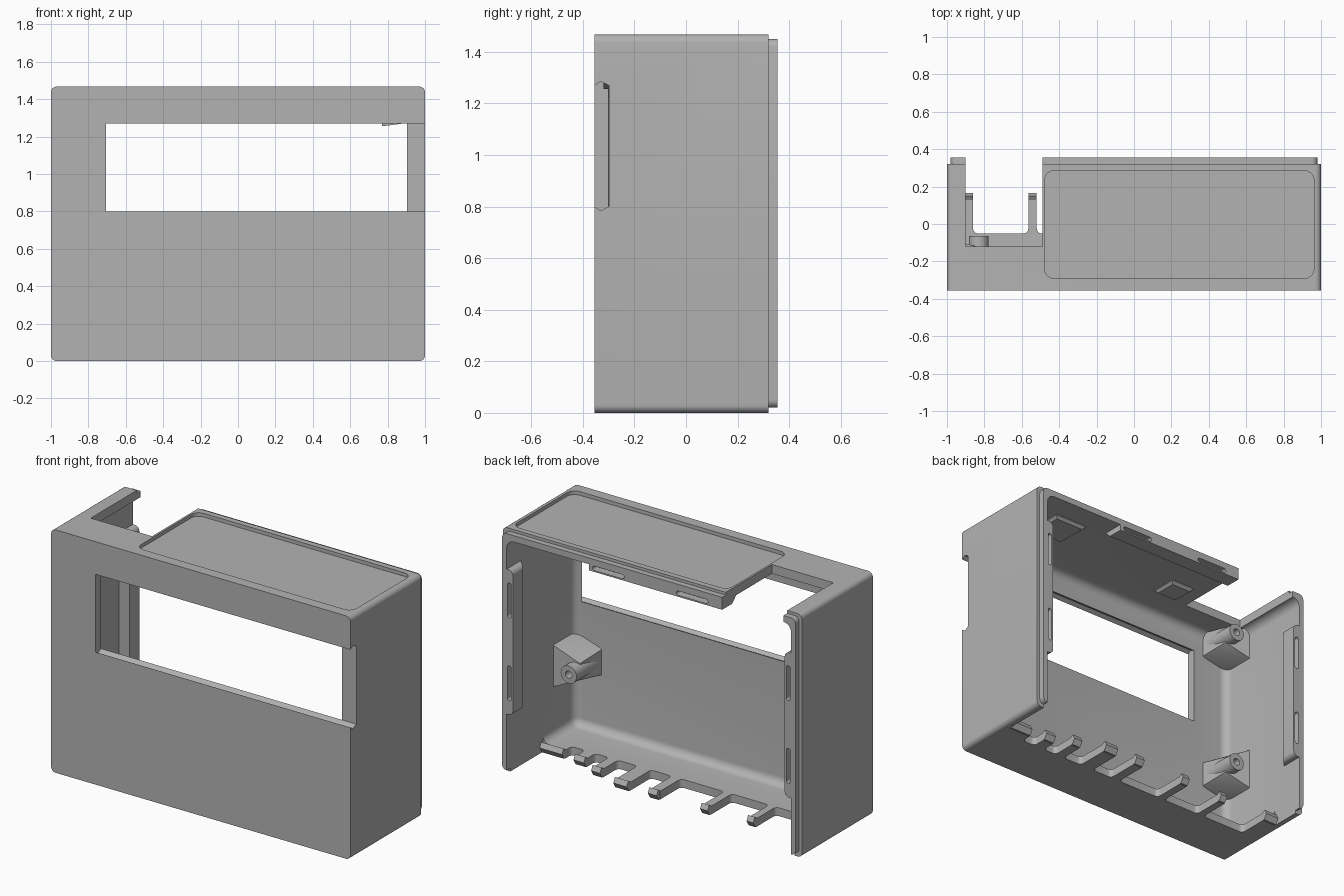
import bpy, bmesh, math
from mathutils import Vector

if "Cube" in bpy.data.objects:
    bpy.data.objects.remove(bpy.data.objects["Cube"], do_unlink=True)

grey = bpy.data.materials.new("matte_grey")
grey.use_nodes = True
grey.diffuse_color = (0.45, 0.45, 0.45, 1)
grey.node_tree.nodes["Principled BSDF"].inputs["Base Color"].default_value = (0.45, 0.45, 0.45, 1)


def prism(name, pts, axis, lo, hi, radius=0, rule=None, segments=6):
    """Extrude a 2D outline along an axis; round the edges whose midpoint and direction pass the rule."""
    def place(p, t):
        c = list(p)
        c.insert("xyz".index(axis), t)
        return c
    bm = bmesh.new()
    base = bm.faces.new([bm.verts.new(place(p, lo)) for p in pts])
    ext = bmesh.ops.extrude_face_region(bm, geom=[base])
    move = Vector(place((0, 0), hi - lo))
    bmesh.ops.translate(bm, vec=move, verts=[g for g in ext["geom"] if isinstance(g, bmesh.types.BMVert)])
    bmesh.ops.recalc_face_normals(bm, faces=bm.faces)
    if radius:
        edges = []
        for e in bm.edges:
            a, b = e.verts[0].co, e.verts[1].co
            along = abs((b - a).normalized().dot(move.normalized())) > 0.9
            if rule((a + b) / 2, along):
                edges.append(e)
        bmesh.ops.bevel(bm, geom=edges, offset=radius, segments=segments, profile=0.5, affect='EDGES')
    mesh = bpy.data.meshes.new(name)
    bm.to_mesh(mesh)
    bm.free()
    mesh.materials.append(grey)
    ob = bpy.data.objects.new(name, mesh)
    bpy.context.collection.objects.link(ob)
    return ob


def rect(a0, a1, b0, b1):
    return [(a0, b0), (a1, b0), (a1, b1), (a0, b1)]


def box(name, x0, x1, y0, y1, z0, z1):
    return prism(name, rect(x0, x1, z0, z1), "y", y0, y1)


def combine(ob, other, op='DIFFERENCE'):
    mod = ob.modifiers.new("combine", 'BOOLEAN')
    mod.operation, mod.solver, mod.object = op, 'EXACT', other
    bpy.context.view_layer.objects.active = ob
    bpy.ops.object.modifier_apply(modifier=mod.name)
    bpy.data.objects.remove(other, do_unlink=True)


def lengthwise(mid, along):
    return along


FRONT, INNER, BACK, LIP = -0.355, -0.30, 0.32, 0.355
TOP, CEIL, WALL = 1.467, 1.412, 0.95

# Shell: rounded tube with a stepped lip, open at the back
shell = prism("shell", rect(-1, 1, 0, TOP), "y", FRONT, BACK, 0.03, lengthwise)
combine(shell, prism("lip", rect(-0.98, 0.98, 0.02, 1.45), "y", 0.2, LIP, 0.03, lengthwise), 'UNION')
combine(shell, prism("cavity", rect(-WALL, WALL, 0.05, CEIL), "y", INNER, 0.6, 0.05,
                     lambda mid, along: mid.y < 0.55))

# Window running out through the left side, with a V groove for a sliding pane
pane = [(-0.4, 0.80), (FRONT, 0.80), (-0.33, 0.785), (INNER, 0.80), (-0.28, 0.80),
        (-0.28, 1.27), (INNER, 1.27), (-0.33, 1.285), (FRONT, 1.27), (-0.4, 1.27)]
# Points inside the cavity would nick the side wall, so stop at the inner face
pane = [(max(FRONT - 0.01, min(y, INNER + 0.0005)), z) for y, z in pane]
combine(shell, prism("window_cut", pane, "x", -0.705, 1.1))

# Top opening and shallow outer recess
combine(shell, box("top_cut", -0.90, -0.49, -0.12, 0.5, 1.25, 1.6))
combine(shell, prism("recess_cut", rect(-0.478, 0.962, -0.29, 0.285), "z", TOP - 0.022, 1.6, 0.05, lengthwise))

# Comb of cable gaps along the floor
teeth = [(-WALL, -0.86, 0.165), (-0.565, -0.52, 0.165), (-0.27, -0.22, 0.18), (0.07, 0.13, 0.18),
         (0.27, 0.36, 0.18), (0.49, 0.55, 0.12), (0.64, 0.71, 0.06), (0.80, WALL, 0.04)]
ROOT = -0.05
outline = [(WALL, 0.5), (-WALL, 0.5)]
for i, (x0, x1, tip) in enumerate(teeth):
    end = tip - 0.03
    if i:
        outline.append((x0, ROOT))
    outline += [(x0, end), (x1, end)]
    if i < len(teeth) - 1:
        outline.append((x1, ROOT))
combine(shell, prism("floor_cut", outline, "z", -0.1, 0.1, 0.025,
                     lambda mid, along: along and abs(mid.y - ROOT) < 0.001))

# Wedge shaped tooth tips
for i, (x0, x1, tip) in enumerate(teeth):
    wedge = [(tip - 0.05, 0.002), (tip - 0.02, 0.002), (tip, 0.035), (tip - 0.015, 0.065), (tip - 0.04, 0.048)]
    prism(f"tooth_tip_{i + 1}", wedge, "x", x0 + 0.0005, x1 - 0.0005)


def slot(a_mid, b_mid, vertical):
    da, db = (0.013, 0.105) if vertical else (0.105, 0.013)
    return prism("slot_cut", rect(a_mid - da, a_mid + da, b_mid - db, b_mid + db), "y", 0.31, 0.5, 0.0125, lengthwise)


# Latch ribs with slots, inside the back edge
for side, name in ((1, "left"), (-1, "right")):
    profile = [(side * x, y) for x, y in ((0.96, 0.22), (0.95, 0.22), (0.908, 0.26), (0.908, LIP), (0.96, LIP))]
    rib = prism(f"{name}_latch_rib", profile, "z", 0.36, 1.235, 0.03,
                lambda mid, along: not along and abs(abs(mid.x) - 0.908) < 0.001)
    for z in (0.55, 1.05):
        combine(rib, slot(side * 0.932, z, True))
profile = [(0.22, 1.42), (0.22, CEIL), (0.26, 1.375), (LIP, 1.375), (LIP, 1.42)]
top_rib = prism("top_latch_rib", profile, "x", -0.49, 0.40)
for x in (-0.29, 0.27):
    combine(top_rib, slot(x, 1.397, False))


# Screw bosses braced against the side walls
def boss(name, side, z, low, high):
    x = side * 0.83
    bm_pts = []
    for px, py, a, b in ((0.96, -0.09, low, high), (0.96, -0.32, low, high),
                         (0.80, -0.13, -0.05, 0.05), (0.77, -0.32, -0.08, 0.08)):
        bm_pts += [(side * px, py, z + a), (side * px, py, z + b)]
    bm = bmesh.new()
    hull = [bm.verts.new(p) for p in bm_pts]
    bmesh.ops.convex_hull(bm, input=hull)
    bmesh.ops.recalc_face_normals(bm, faces=bm.faces)
    mesh = bpy.data.meshes.new(name)
    bm.to_mesh(mesh)
    bm.free()
    mesh.materials.append(grey)
    brace = bpy.data.objects.new(name + "_brace", mesh)
    bpy.context.collection.objects.link(brace)

    def ring(r):
        steps = [math.tau * k / 24 for k in range(24)]
        return [(x + r * math.cos(t), z + r * math.sin(t)) for t in steps]
    post = prism(name + "_post", ring(0.053), "y", -0.32, -0.065)
    combine(post, prism("hole_cut", ring(0.022), "y", -0.16, 0.1))


for side, name in ((1, "left"), (-1, "right")):
    boss(f"{name}_lower_boss", side, 0.47, -0.12, 0.14)
    boss(f"{name}_upper_boss", side, 1.335, -0.055 if side > 0 else -0.12, 0.08)

# Low pads under the top
for name, x, y, w in (("small_pad", -0.32, -0.02, 0.08), ("large_pad", 0.65, 0.10, 0.11)):
    prism(name, rect(x - w, x + w, y - w, y + w), "z", CEIL - 0.02, CEIL + 0.01, 0.015,
          lambda mid, along: not along and mid.z < CEIL, 1)

bpy.ops.object.select_all(action='DESELECT')
for ob in bpy.context.collection.objects:
    if ob.type == 'MESH':
        ob.select_set(True)
        bpy.context.view_layer.objects.active = ob
bpy.ops.object.shade_smooth_by_angle(angle=math.radians(30))
